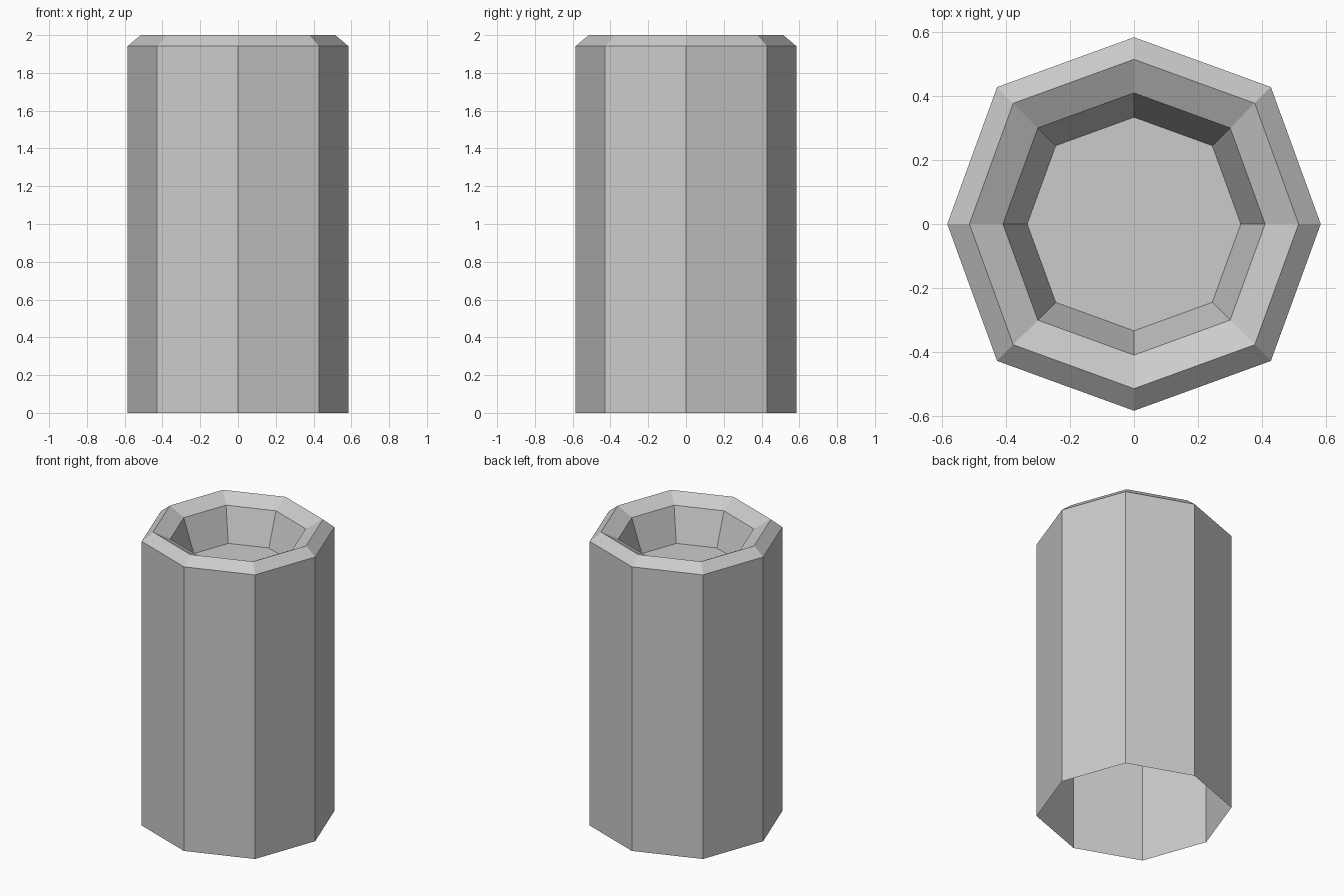
import bpy, bmesh, math

if "Cube" in bpy.data.objects:
    bpy.data.objects.remove(bpy.data.objects["Cube"])

# Profile from the open bottom, over the bevelled rim, down to the sunken floor:
# (radius at axis corners, height)
PROFILE = [(0.584, 0.0), (0.584, 1.942), (0.515, 2.0), (0.41, 1.945), (0.334, 1.72)]
SIDES = 8
DIAGONAL = 1.037  # diagonal corners sit slightly further out


def ring(bm, radius, z):
    verts = []
    for i in range(SIDES):
        a = 2 * math.pi * i / SIDES
        r = radius * (DIAGONAL if i % 2 else 1.0)
        verts.append(bm.verts.new((r * math.cos(a), r * math.sin(a), z)))
    return verts


# Octagonal hollow post
bm = bmesh.new()
rings = [ring(bm, r, z) for r, z in PROFILE]
for low, high in zip(rings, rings[1:]):
    for i in range(SIDES):
        j = (i + 1) % SIDES
        bm.faces.new((low[i], low[j], high[j], high[i]))

# Recessed floor (underside of the post stays open)
bm.faces.new(rings[-1])

mesh = bpy.data.meshes.new("octagonal_post")
bm.to_mesh(mesh)
bm.free()
post = bpy.data.objects.new("octagonal_post", mesh)
bpy.context.collection.objects.link(post)
